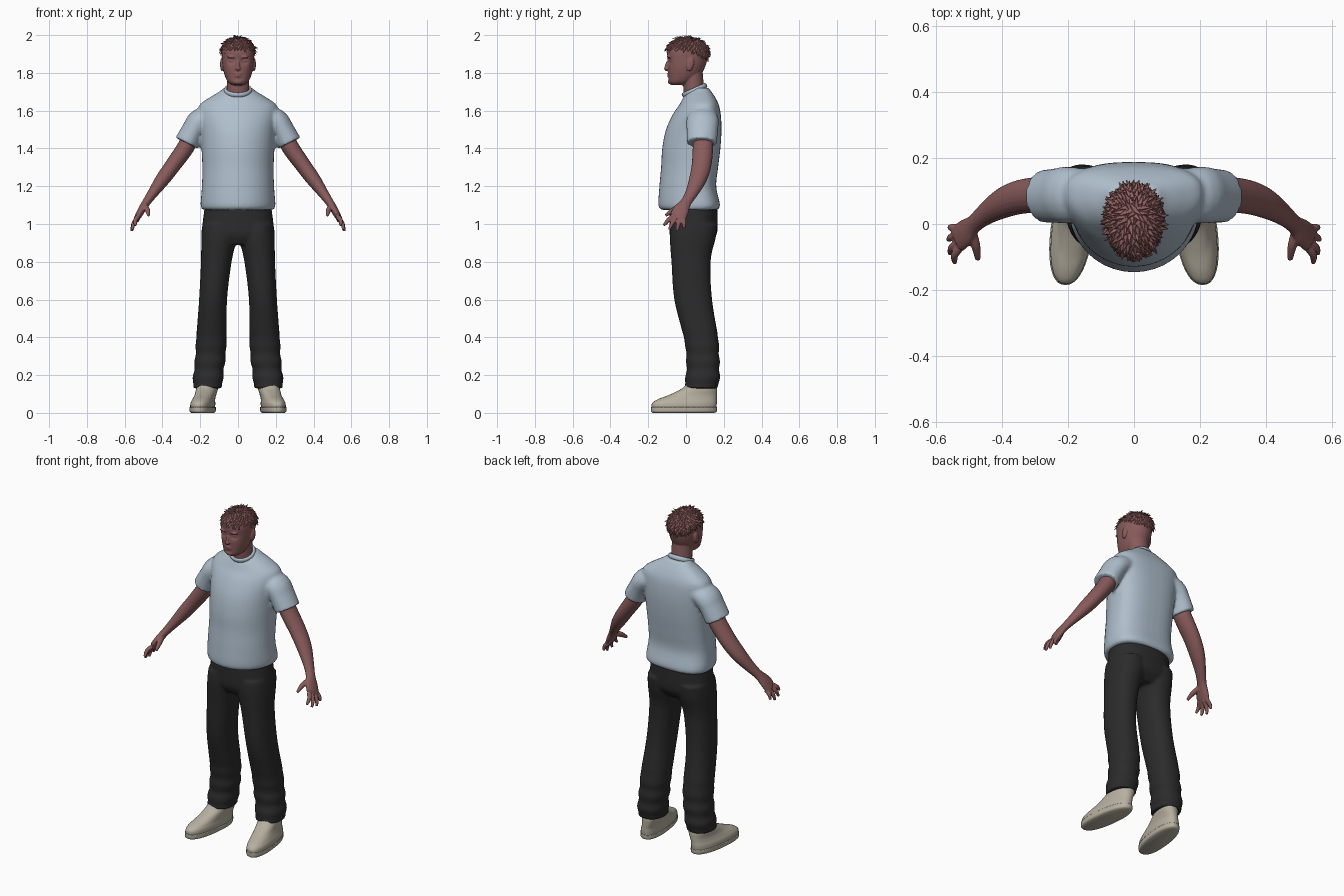
import bpy, bmesh, math, random
from mathutils import Vector, Matrix

random.seed(4)
default = bpy.data.objects.get("Cube")
if default:
    bpy.data.objects.remove(default)


def material(name, rgb):
    m = bpy.data.materials.new(name)
    m.use_nodes = True
    m.diffuse_color = (*rgb, 1)
    shader = next(n for n in m.node_tree.nodes if n.type == 'BSDF_PRINCIPLED')
    shader.inputs["Base Color"].default_value = (*rgb, 1)
    shader.inputs["Roughness"].default_value = .8
    return m


skin = material("skin", (.25, .105, .105))
hair_red = material("reddish hair", (.29, .12, .12))
cloth = material("pale blue cotton", (.43, .52, .61))
dark = material("charcoal denim", (.024, .024, .024))
canvas = material("beige canvas", (.47, .43, .35))


def spline(rows, steps):
    """Catmull-Rom interpolation through rows of equal length."""
    padded = [rows[0], *rows, rows[-1]]
    out = []
    for a, b, c, d in zip(padded, padded[1:], padded[2:], padded[3:]):
        for k in range(steps):
            t = k / steps
            out.append([q + t / 2 * (r - p + t * (2 * p - 5 * q + 4 * r - s + t * (3 * (q - r) + s - p)))
                        for p, q, r, s in zip(a, b, c, d)])
    return out + [list(rows[-1])]


def bridge(bm, rings):
    """Skin a closed tube over a list of point rings."""
    loops = [[bm.verts.new(p) for p in ring] for ring in rings]
    n = len(loops[0])
    for lo, hi in zip(loops, loops[1:]):
        for i in range(n):
            bm.faces.new((lo[i], lo[(i + 1) % n], hi[(i + 1) % n], hi[i]))
    bm.faces.new(loops[0])
    bm.faces.new(loops[-1])


def outline(power_front, power_back, n=40):
    for i in range(n):
        c, s = math.cos(math.tau * i / n), math.sin(math.tau * i / n)
        e = 2 / (power_front if s < 0 else power_back)
        yield math.copysign(abs(c) ** e, c), math.copysign(abs(s) ** e, s)


def stack(bm, rows, front=2, back=2, steps=5, fold=0, shear=0, middle=.5):
    """Upright loft; each row is height, centre x, half width, front y, back y."""
    rings = []
    for z, cx, rx, yf, yb in spline(rows, steps):
        my = yf + (yb - yf) * middle
        ripple = fold * math.sin(z * 75) * max(0, min(1, (.45 - z) * 5))
        ring = []
        for c, s in outline(front, back):
            y = my + s * ((my - yf if s < 0 else yb - my) + ripple)
            ring.append((cx + c * (rx + ripple) - shear * y, y, z))
        rings.append(ring)
    bridge(bm, rings)


def limb(bm, rows, steps=4):
    """Loft along a path; each row is x, y, z, thickness, depth radius."""
    pts = spline(rows, steps)
    rings = []
    for i, (x, y, z, a, b) in enumerate(pts):
        t = Vector(pts[min(i + 1, len(pts) - 1)][:3]) - Vector(pts[max(i - 1, 0)][:3])
        t.normalize()
        u = Vector((0, 1, 0)).cross(t).normalized()
        v = t.cross(u)
        rings.append([Vector((x, y, z)) + u * a * c + v * b * s for c, s in outline(2, 2, 20)])
    bridge(bm, rings)


def blob(bm, centre, size, tilt=0):
    matrix = Matrix.Translation(centre) @ Matrix.Rotation(tilt, 4, 'X') @ Matrix.Diagonal((*size, 1))
    return bmesh.ops.create_uvsphere(bm, u_segments=24, v_segments=16, radius=1, matrix=matrix)["verts"]


def finish(bm, name, mat, voxel=0, mirror=False, relax=3):
    """Make the object; a voxel size fuses overlapping pieces into one surface."""
    bmesh.ops.recalc_face_normals(bm, faces=bm.faces)
    for f in bm.faces:
        f.smooth = True
    mesh = bpy.data.meshes.new(name)
    bm.to_mesh(mesh)
    bm.free()
    mesh.materials.append(mat)
    ob = bpy.data.objects.new(name, mesh)
    bpy.context.collection.objects.link(ob)
    if mirror:
        m = ob.modifiers.new("mirror", 'MIRROR')
        m.use_mirror_merge = False
    if voxel:
        r = ob.modifiers.new("fuse", 'REMESH')
        r.mode, r.voxel_size, r.use_smooth_shade = 'VOXEL', voxel, True
        s = ob.modifiers.new("relax", 'SMOOTH')
        s.factor, s.iterations = .5, relax
    return ob


# Shirt: body and both sleeves fused
bm = bmesh.new()
stack(bm, [(1.075, 0, .186, -.13, .165), (1.1, 0, .198, -.146, .18), (1.2, 0, .191, -.141, .16),
           (1.3, 0, .189, -.132, .17), (1.4, 0, .193, -.126, .182), (1.5, 0, .2, -.106, .188),
           (1.58, 0, .21, -.07, .184), (1.63, 0, .204, -.036, .174), (1.67, 0, .15, -.015, .155),
           (1.7, 0, .1, .005, .135), (1.72, 0, .075, .02, .12)], back=2.7, middle=.6)
for side in (1, -1):
    limb(bm, [(side * x, y, z, a, b) for x, y, z, a, b in (
        (.13, .09, 1.57, .06, .075), (.2, .088, 1.545, .066, .086),
        (.237, .086, 1.495, .062, .083), (.272, .084, 1.428, .066, .08))])
finish(bm, "shirt", cloth, .009)

# Collar: ribbed ring tilted towards the front
bm = bmesh.new()
tilt = Matrix.Translation((0, .045, 1.708)) @ Matrix.Rotation(.42, 4, 'X')
rings = []
for i in range(32):
    a = math.tau * i / 32
    across = Vector((math.cos(a), math.sin(a), 0))
    rings.append([tilt @ (Vector((across.x * .066, across.y * .063, 0)) + across * .009 * c
                          + Vector((0, 0, .014 * s))) for c, s in outline(2, 2, 10)])
loops = [[bm.verts.new(p) for p in ring] for ring in rings]
for lo, hi in zip(loops, loops[1:] + loops[:1]):
    for i in range(10):
        bm.faces.new((lo[i], lo[i - 1], hi[i - 1], hi[i]))
finish(bm, "collar", cloth)

# Trousers: hips and two legs with folds near the hem
bm = bmesh.new()
stack(bm, [(1.1, 0, .175, -.085, .165), (1, 0, .188, -.088, .168),
           (.94, 0, .188, -.086, .16), (.89, 0, .12, -.06, .12)], front=2.3, back=2.3)
for side in (1, -1):
    stack(bm, [(z, side * cx, rx, yf, yb) for z, cx, rx, yf, yb in (
        (1, .1, .088, -.08, .165), (.93, .1, .094, -.086, .158), (.8, .115, .081, -.077, .13),
        (.6, .132, .074, -.062, .138), (.4, .141, .08, -.012, .17), (.3, .146, .08, .002, .176),
        (.2, .157, .079, 0, .178), (.13, .162, .079, -.012, .172))],
        front=2.2, back=2.2, fold=.004)
finish(bm, "trousers", dark, .009)

# Shoes: sole with a rim, and rounded upper
bm = bmesh.new()
stack(bm, [(0, .186, .055, -.175, .15), (.008, .186, .064, -.184, .163),
           (.03, .186, .065, -.185, .165)], front=2.3, back=2.3, shear=.12)
stack(bm, [(.02, .186, .061, -.18, .16), (.05, .185, .061, -.18, .163), (.072, .182, .056, -.15, .163),
           (.095, .177, .054, -.09, .164), (.13, .172, .056, -.02, .163),
           (.165, .168, .05, .01, .15)], front=2.3, back=2.3, shear=.12)
finish(bm, "shoes", canvas, mirror=True)

# Arms: tapered arm, palm, fingers and thumb fused
bm = bmesh.new()
limb(bm, [(.235, .09, 1.5, .045, .05), (.275, .09, 1.41, .046, .054), (.345, .082, 1.31, .042, .052),
          (.4, .062, 1.235, .038, .046), (.45, .03, 1.165, .028, .034), (.485, 0, 1.115, .022, .029),
          (.51, -.025, 1.075, .02, .042), (.53, -.042, 1.04, .017, .044), (.537, -.05, 1.03, .011, .038)])
for k, tip in enumerate([(.543, -.118, .992), (.558, -.09, .97), (.562, -.048, .962), (.558, -.01, .978)]):
    root = Vector((.527, -.072 + .02 * k, 1.035 + .004 * (1 - k)))
    knuckle = root.lerp(Vector(tip), .5) + Vector((.009, 0, .004))
    limb(bm, [(*p, r, r) for p, r in ((root, .012), (knuckle, .0115), (tip, .007))])
limb(bm, [(.495, -.02, 1.095, .015, .018), (.48, -.065, 1.075, .014, .015), (.473, -.108, 1.045, .008, .008)])
finish(bm, "arms", skin, .004, mirror=True, relax=2)

# Head: skull with eye sockets, neck, nose, brow, lips, chin and ears fused
bm = bmesh.new()
stack(bm, [(1.735, 0, .03, -.078, -.01), (1.75, 0, .052, -.09, .03), (1.78, 0, .068, -.093, .07),
           (1.82, 0, .079, -.096, .096), (1.87, 0, .085, -.098, .112), (1.92, 0, .085, -.098, .114),
           (1.955, 0, .064, -.07, .085), (1.98, 0, .03, -.03, .045)], front=2.4)
for v in bm.verts:
    if v.co.y < 0:
        reach = (abs(v.co.x) - .034) ** 2 + (v.co.z - 1.864) ** 2
        v.co.y += .014 * math.exp(-reach / .0003)
limb(bm, [(0, .052, 1.64, .064, .06), (0, .042, 1.71, .06, .055), (0, .032, 1.82, .06, .055)])
blob(bm, (0, -.1, 1.838), (.009, .012, .03), -.25)
blob(bm, (0, -.103, 1.824), (.014, .013, .01))
blob(bm, (0, -.09, 1.794), (.024, .011, .005))
blob(bm, (0, -.089, 1.783), (.021, .011, .006))
blob(bm, (0, -.083, 1.753), (.024, .013, .014))
for side in (1, -1):
    blob(bm, (side * .034, -.092, 1.885), (.024, .009, .007))
    blob(bm, (side * .034, -.076, 1.864), (.014, .012, .009))
    blob(bm, (side * .085, .022, 1.845), (.01, .02, .036), -.2)
finish(bm, "head", skin, .004, relax=2)

# Hair: cap trimmed by a sloping hairline, covered in pointed tufts
centre, size = Vector((0, .008, 1.905)), Vector((.09, .113, .084))


def below_hairline(p):
    return p.z < 1.925 - .4 * max(0, p.y)


bm = bmesh.new()
cap = blob(bm, centre, size)
bmesh.ops.delete(bm, geom=[v for v in cap if below_hairline(v.co)], context='VERTS')
crown = Vector((0, .045, 2))
count = 420
for i in range(count):
    h = 1 - 1.5 * i / count
    a = i * math.pi * (3 - math.sqrt(5))
    w = math.sqrt(1 - h * h)
    unit = Vector((w * math.cos(a), w * math.sin(a), h))
    spot = centre + unit * size
    if below_hairline(spot):
        continue
    normal = Vector([u / s for u, s in zip(unit, size)]).normalized()
    away = spot - crown
    away -= normal * away.dot(normal)
    flow = away.normalized() + normal * random.uniform(.1, .4)
    flow += Vector([random.uniform(-.4, .4) for _ in range(3)])
    length = random.uniform(.022, .036)
    z_axis = flow.normalized()
    x_axis = z_axis.cross(normal).normalized()
    frame = Matrix((x_axis, z_axis.cross(x_axis), z_axis)).transposed().to_4x4()
    place = Matrix.Translation(spot + z_axis * length * .3) @ frame @ Matrix.Diagonal((1, .5, 1, 1))
    bmesh.ops.create_cone(bm, cap_ends=True, segments=5, radius1=.01, radius2=.001,
                          depth=length, matrix=place)
hair = finish(bm, "hair", hair_red)
bpy.context.view_layer.objects.active = hair
hair.select_set(True)
bpy.ops.object.shade_smooth_by_angle(angle=math.radians(40))
